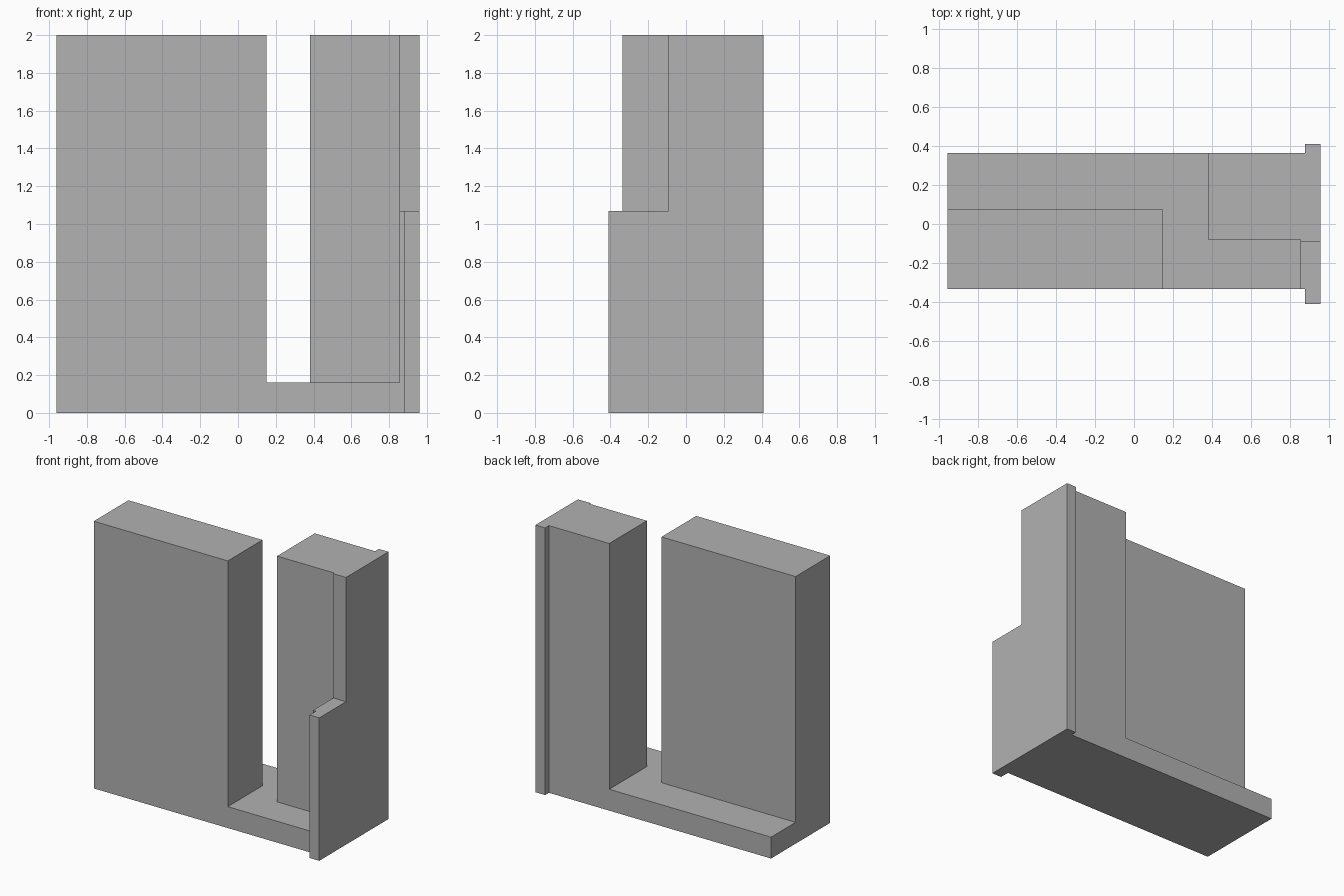
import bpy
import bmesh
from mathutils import Vector

cube = bpy.data.objects.get("Cube")
if cube:
    bpy.data.objects.remove(cube, do_unlink=True)

grey = bpy.data.materials.new("plain grey")
grey.use_nodes = True
colour = (0.445, 0.445, 0.445, 1)
grey.diffuse_color = colour
grey.node_tree.nodes["Principled BSDF"].inputs["Base Color"].default_value = colour

LEFT, FRONT, BACK, TOP = 0.96, -0.335, 0.365, 2.0
FLOOR, LEDGE = 0.16, 1.07


def extrude_x(name, x0, x1, profile):
    """Solid made from a (y, z) profile swept along x."""
    bm = bmesh.new()
    face = bm.faces.new([bm.verts.new((x0, y, z)) for y, z in profile])
    swept = bmesh.ops.extrude_face_region(bm, geom=[face])["geom"]
    verts = [v for v in swept if isinstance(v, bmesh.types.BMVert)]
    bmesh.ops.translate(bm, verts=verts, vec=Vector((x1 - x0, 0, 0)))
    bmesh.ops.recalc_face_normals(bm, faces=bm.faces)
    mesh = bpy.data.meshes.new(name)
    bm.to_mesh(mesh)
    bm.free()
    mesh.materials.append(grey)
    obj = bpy.data.objects.new(name, mesh)
    bpy.context.collection.objects.link(obj)
    return obj


def rect(y0, y1, z1):
    return [(y0, 0), (y1, 0), (y1, z1), (y0, z1)]


def stepped(y0, step, y1):
    """Upright profile whose front is cut back above the ledge."""
    return [(y0, 0), (y1, 0), (y1, TOP), (step, TOP), (step, LEDGE), (y0, LEDGE)]


# Base slab, with the solids that rise from it
body = extrude_x("split_wall_body", -LEFT, LEFT, rect(FRONT, BACK, FLOOR))
parts = [
    extrude_x("front_wall", -LEFT, 0.15, rect(FRONT, 0.075, TOP)),
    extrude_x("rear_tower", 0.38, 0.9, rect(-0.08, BACK, TOP)),
    extrude_x("end_wall_core", 0.855, LEFT, stepped(FRONT, -0.093, BACK)),
    extrude_x("end_flange", 0.88, LEFT, stepped(-0.41, -0.093, 0.41)),
]

# Fuse the parts into one clean solid
bpy.context.view_layer.objects.active = body
for part in parts:
    union = body.modifiers.new("union", "BOOLEAN")
    union.operation = "UNION"
    union.solver = "EXACT"
    union.object = part
    bpy.ops.object.modifier_apply(modifier=union.name)
    bpy.data.objects.remove(part, do_unlink=True)

# Merge coplanar faces
tidy = body.modifiers.new("merge flat faces", "DECIMATE")
tidy.decimate_type = "DISSOLVE"
tidy.angle_limit = 0.01
